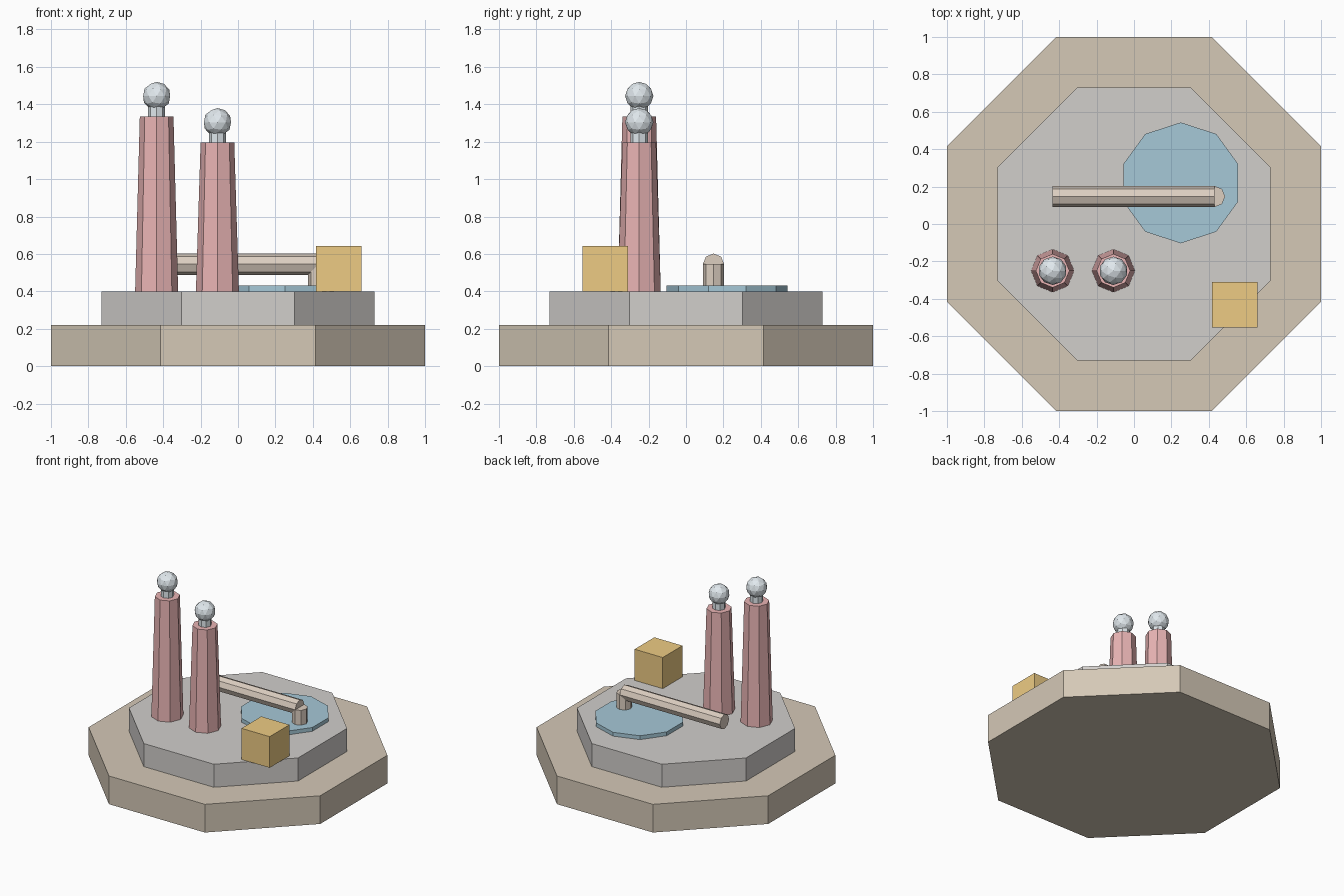
import bpy
from math import pi, cos

if "Cube" in bpy.data.objects:
    bpy.data.objects.remove(bpy.data.objects["Cube"])


def material(name, rgb):
    m = bpy.data.materials.new(name)
    m.diffuse_color = (*rgb, 1)
    m.use_nodes = True
    m.node_tree.nodes["Principled BSDF"].inputs["Base Color"].default_value = m.diffuse_color
    return m


SAND = material("sandstone", (0.66, 0.58, 0.47))
STONE = material("grey_stone", (0.64, 0.62, 0.60))
WATER = material("water_blue", (0.38, 0.58, 0.68))
RED = material("tower_red", (0.82, 0.46, 0.46))
SILVER = material("pale_metal", (0.75, 0.81, 0.85))
TAN = material("pipe_tan", (0.72, 0.62, 0.53))
ORANGE = material("crate_orange", (0.85, 0.60, 0.23))


def finish(name, mat):
    ob = bpy.context.object
    ob.name = name
    ob.data.materials.append(mat)
    return ob


def prism(name, mat, x, y, z0, z1, r0, r1=None, sides=8, turn=0.0):
    """Upright prism or tapered prism between two heights."""
    bpy.ops.mesh.primitive_cone_add(
        vertices=sides, radius1=r0, radius2=r0 if r1 is None else r1,
        depth=z1 - z0, location=(x, y, (z0 + z1) / 2), rotation=(0, 0, turn))
    return finish(name, mat)


# Stepped octagonal plinth, flat sides facing the axes
APOTHEM = cos(pi / 8)
prism("base_step", SAND, 0, 0, 0, 0.22, 1.0 / APOTHEM, turn=pi / 8)
prism("upper_step", STONE, 0, 0, 0.22, 0.40, 0.73 / APOTHEM, turn=pi / 8)

# Ten-sided pool
prism("pool", WATER, 0.25, 0.22, 0.40, 0.43, 0.323, sides=10)

# Two tapered towers, each with a neck and a faceted ball
for tag, x, top in (("tall", -0.435, 1.335), ("short", -0.11, 1.195)):
    prism(tag + "_tower", RED, x, -0.25, 0.40, top, 0.115, 0.09)
    prism(tag + "_tower_neck", SILVER, x, -0.25, top, top + 0.06, 0.046)
    bpy.ops.mesh.primitive_ico_sphere_add(
        subdivisions=2, radius=0.076, location=(x, -0.25, top + 0.109))
    finish(tag + "_tower_ball", SILVER)

# Horizontal spout pipe with a short upright dropping to the pool
x0, x1 = -0.435, 0.43
bpy.ops.mesh.primitive_cylinder_add(
    vertices=8, radius=0.057, depth=x1 - x0,
    location=((x0 + x1) / 2, 0.147, 0.545), rotation=(0, pi / 2, 0))
finish("spout_pipe", TAN)
prism("spout_upright", TAN, x1, 0.147, 0.40, 0.545, 0.057)

# Crate resting on the edge of the upper step
bpy.ops.mesh.primitive_cube_add(size=0.243, location=(0.539, -0.431, 0.5215))
finish("crate", ORANGE)
